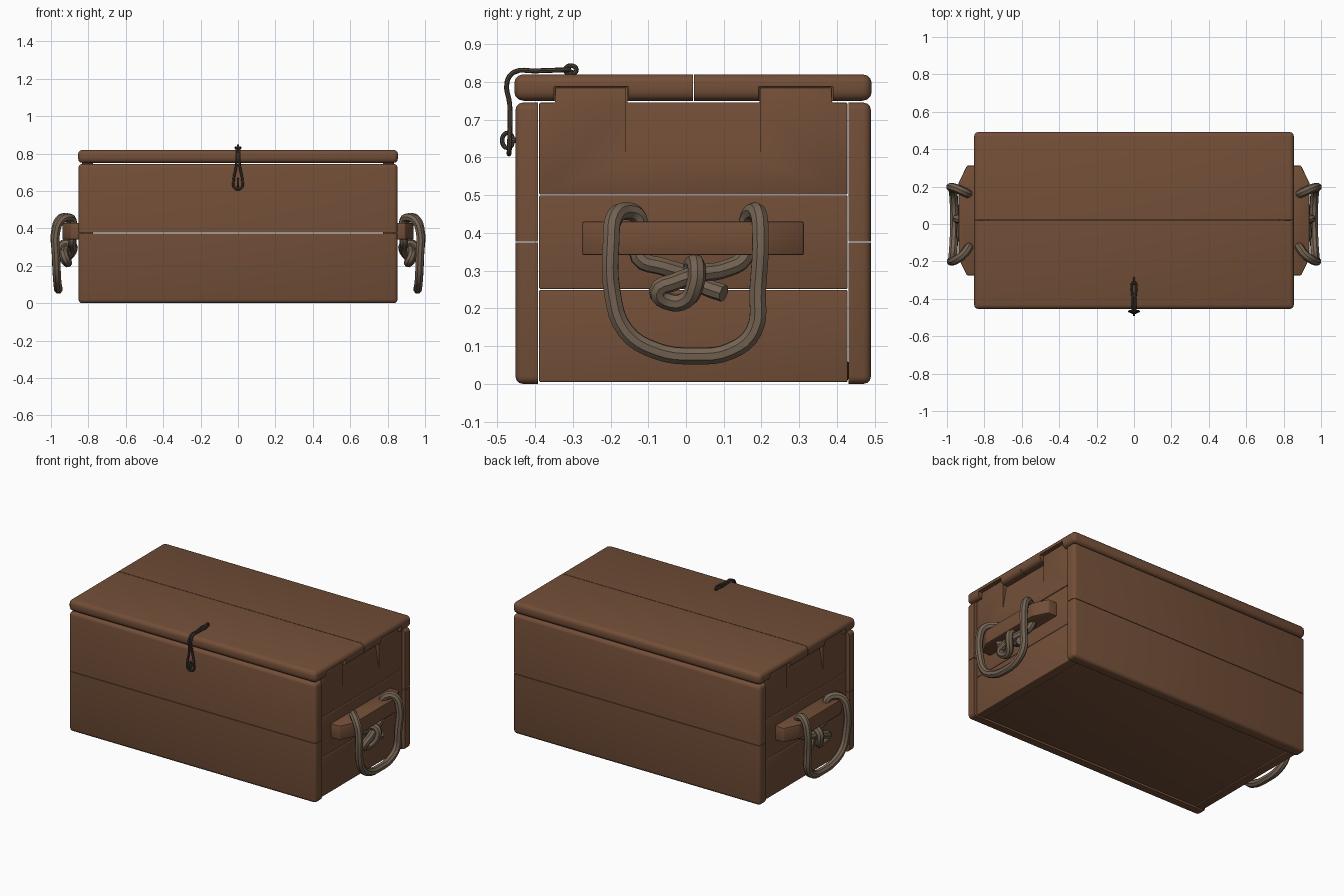
import bpy, bmesh
from mathutils import Vector

if "Cube" in bpy.data.objects:
    bpy.data.objects.remove(bpy.data.objects["Cube"])


def material(name, rgb):
    m = bpy.data.materials.new(name)
    m.diffuse_color = (*rgb, 1)
    m.use_nodes = True
    m.node_tree.nodes["Principled BSDF"].inputs["Base Color"].default_value = m.diffuse_color
    return m


WOOD = material("brown wood", (0.17, 0.077, 0.039))
ROPE = material("tan rope", (0.175, 0.125, 0.085))
IRON = material("dark iron", (0.075, 0.053, 0.038))


def add_mesh(name, bm, mat):
    bmesh.ops.recalc_face_normals(bm, faces=bm.faces)
    me = bpy.data.meshes.new(name)
    bm.to_mesh(me)
    bm.free()
    me.materials.append(mat)
    ob = bpy.data.objects.new(name, me)
    bpy.context.collection.objects.link(ob)
    return ob


def plank(name, lo, hi, r, sharp=(), mat=WOOD):
    """Box with rounded edges, except on the listed (axis, value) planes."""
    bm = bmesh.new()
    bmesh.ops.create_cube(bm, size=1)
    for v in bm.verts:
        v.co = Vector([hi[i] if v.co[i] > 0 else lo[i] for i in range(3)])

    def on_sharp(e):
        return any(all(abs(v.co[a] - val) < 1e-4 for v in e.verts) for a, val in sharp)
    edges = [e for e in bm.edges if not on_sharp(e)]
    bmesh.ops.bevel(bm, geom=edges, offset=r, segments=3, profile=0.5,
                    affect='EDGES', clamp_overlap=True)
    return add_mesh(name, bm, mat)


def prism(name, outline, axis, a, b, r=0.0):
    """Extrude a 2D outline along an axis from a to b."""
    bm = bmesh.new()

    def co(p, t):
        c = list(p)
        c.insert(axis, t)
        return c
    f = bm.faces.new([bm.verts.new(co(p, a)) for p in outline])
    res = bmesh.ops.extrude_face_region(bm, geom=[f])
    for v in res["geom"]:
        if isinstance(v, bmesh.types.BMVert):
            v.co[axis] = b
    if r:
        bmesh.ops.bevel(bm, geom=bm.edges[:], offset=r, segments=2, profile=0.5,
                        affect='EDGES', clamp_overlap=True)
    return add_mesh(name, bm, WOOD)


def cut(ob, cutter):
    mod = ob.modifiers.new("cut", 'BOOLEAN')
    mod.operation = 'DIFFERENCE'
    mod.solver = 'EXACT'
    mod.object = cutter
    cutter.hide_render = True
    bpy.context.view_layer.objects.active = ob
    bpy.ops.object.modifier_apply(modifier=mod.name)
    bpy.data.objects.remove(cutter)


def tube(name, pts, r, mat, cyclic=False, sides=2):
    """Round tube along a smooth path, turned into a mesh."""
    cu = bpy.data.curves.new(name, 'CURVE')
    cu.dimensions = '3D'
    cu.bevel_depth = r
    cu.bevel_resolution = sides
    cu.resolution_u = 4
    cu.use_fill_caps = True
    sp = cu.splines.new('BEZIER')
    sp.bezier_points.add(len(pts) - 1)
    for bp, p in zip(sp.bezier_points, pts):
        bp.co = p
        bp.handle_left_type = bp.handle_right_type = 'AUTO'
    sp.use_cyclic_u = cyclic
    cu.materials.append(mat)
    ob = bpy.data.objects.new(name, cu)
    bpy.context.collection.objects.link(ob)
    bpy.ops.object.select_all(action='DESELECT')
    ob.select_set(True)
    bpy.context.view_layer.objects.active = ob
    bpy.ops.object.convert(target='MESH')
    return bpy.context.view_layer.objects.active


# Front and back walls, two planks each
for side, outer, inner in (("front", -0.452, -0.392), ("back", 0.49, 0.43)):
    y0, y1 = sorted((outer, inner))
    plank(side + "_lower_plank", (-0.853, y0, 0), (0.853, y1, 0.374), 0.02,
          [(2, 0.374), (1, inner)])
    plank(side + "_upper_plank", (-0.853, y0, 0.377), (0.853, y1, 0.745), 0.02,
          [(2, 0.377), (1, inner)])

# Bottom board
plank("bottom_board", (-0.80, -0.39, 0.01), (0.80, 0.43, 0.06), 0.003)

# Lid, two planks with notches for the tabs of the end walls
TABS = ((-0.347, -0.155), (0.195, 0.387))
for name, y0, y1, seam, tab in (("lid_front_plank", -0.455, 0.018, 0.018, TABS[0]),
                                ("lid_back_plank", 0.021, 0.492, 0.021, TABS[1])):
    lid = plank(name, (-0.855, y0, 0.75), (0.855, y1, 0.82), 0.024, [(1, seam)])
    for s in (-1, 1):
        cut(lid, plank("notch_cutter", (min(s * 0.76, s * 0.9), tab[0] - 0.003, 0.7),
                       (max(s * 0.76, s * 0.9), tab[1] + 0.003, 0.788), 0.004))

# Rope path for one end: knot tail, grip loop, knot
ROPE_PATH = [
    (.925, .10, .24), (.90, .05, .258), (.88, 0, .29), (.885, -.06, .31),
    (.887, -.125, .335), (.885, -.125, .44), (.91, -.16, .458), (.95, -.19, .44),
    (.973, -.198, .38), (.972, -.195, .24), (.968, -.16, .14), (.963, -.08, .088),
    (.960, .02, .074), (.963, .12, .088), (.968, .18, .14), (.973, .19, .25),
    (.975, .197, .40), (.95, .19, .452), (.915, .175, .455), (.888, .162, .43),
    (.887, .155, .335), (.90, .10, .303), (.915, .04, .292), (.928, -.03, .27),
    (.925, -.075, .245), (.91, -.045, .218), (.92, 0, .222), (.943, .025, .265),
    (.94, .028, .31), (.905, .02, .32), (.88, .01, .295)]

for s, side in ((-1, "left"), (1, "right")):
    xi, xo = s * 0.775, s * 0.835
    x0, x1 = min(xi, xo), max(xi, xo)
    # End wall: two plain planks and a tabbed top plank with a finger groove
    plank(side + "_lower_plank", (x0, -0.389, 0.005), (x1, 0.428, 0.249), 0.004)
    plank(side + "_middle_plank", (x0, -0.389, 0.251), (x1, 0.428, 0.499), 0.004)
    (a, b), (c, d) = TABS
    outline = [(-.389, .501), (.428, .501), (.428, .745), (d, .745), (d, .785), (c, .785),
               (c, .745), (b, .745), (b, .785), (a, .785), (a, .745), (-.389, .745)]
    top = prism(side + "_top_plank", outline, 0, xi, xo, 0.004)
    cut(top, prism("groove_cutter", [(s * .836, .585), (s * .90, .585), (s * .90, .80),
                                     (s * .80, .80)], 1, -0.159, 0.198))

    # Handle block with slanted ends
    prism(side + "_handle_block",
          [(s * .80, -.275), (s * .893, -.275), (s * .938, -.185), (s * .938, .22),
           (s * .893, .312), (s * .80, .312)], 2, 0.341, 0.43, 0.005)

    # Knotted rope grip
    tube(side + "_rope_grip", [(s * x, y, z) for x, y, z in ROPE_PATH], 0.0235, ROPE)

# Wire hook: a doubled wire folded over the front edge of the lid
strand = [(.006, -.312, .832), (.007, -.40, .829), (.007, -.455, .826), (.008, -.474, .80),
          (.009, -.467, .74), (.024, -.467, .65), (.022, -.468, .622)]
loop = strand + [(0, -.469, .609)] + [(-x, y, z) for x, y, z in reversed(strand)]
tube("hook_wire", loop, 0.0065, IRON, cyclic=True)


# Eyelets that hold the hook on the lid and on the front wall
def eyelet(name, y, z, ry, rz, foot):
    ring = [(0, y + ry, z), (0, y, z + rz), (0, y - ry, z), (0, y, z - rz)]
    tube(name + "_ring", ring, 0.006, IRON, cyclic=True)
    tube(name + "_stem", [(0, y, z), foot], 0.007, IRON)


eyelet("lid_eyelet", -0.305, 0.832, 0.015, 0.011, (0, -0.305, 0.80))
eyelet("front_eyelet", -0.473, 0.645, 0.014, 0.02, (0, -0.44, 0.645))

# Smooth rounded edges, keep sharp ones
bpy.ops.object.select_all(action='DESELECT')
for ob in bpy.context.scene.objects:
    ob.select_set(True)
    bpy.context.view_layer.objects.active = ob
bpy.ops.object.shade_smooth_by_angle(angle=0.7)
